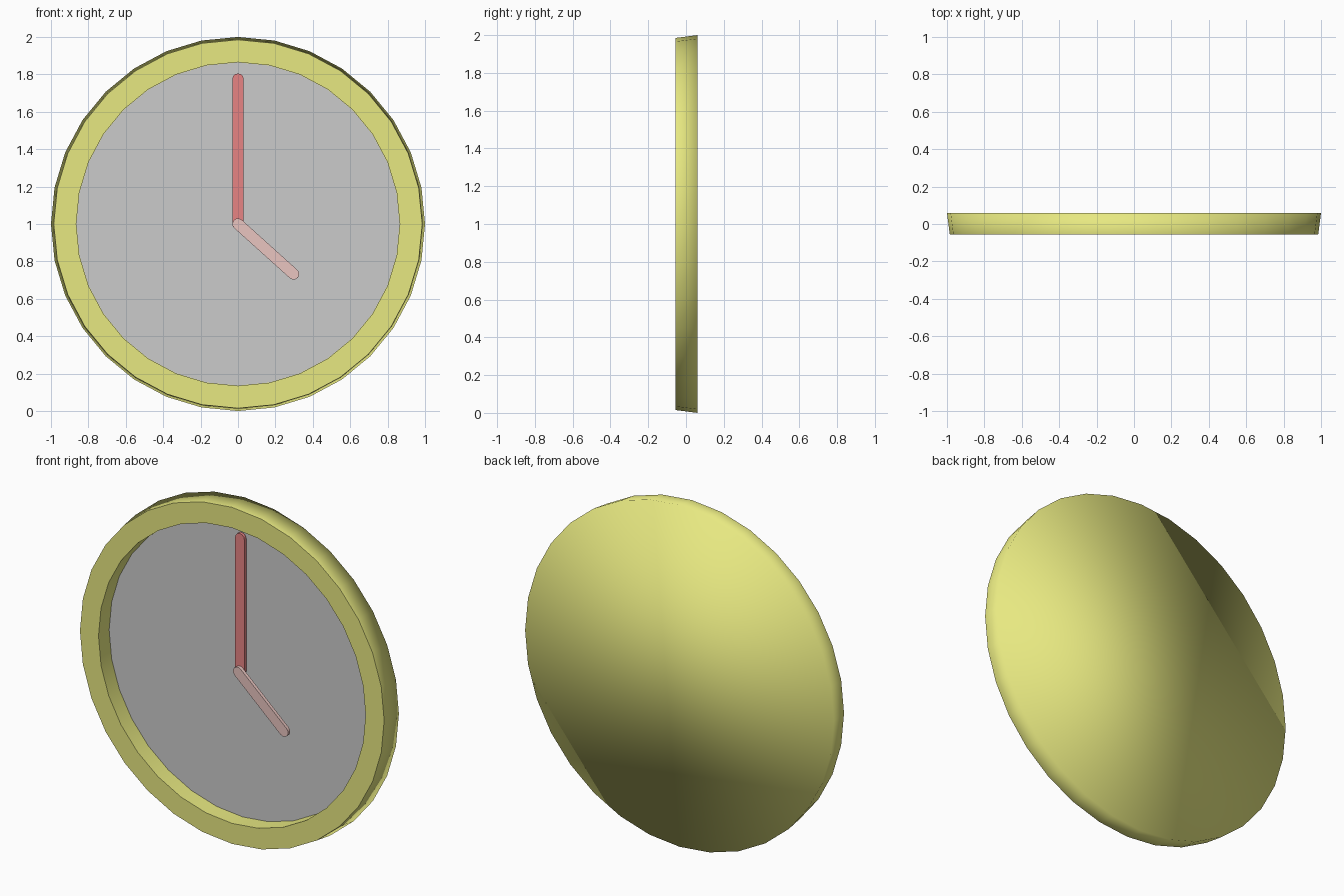
import bpy, bmesh, math

if "Cube" in bpy.data.objects:
    bpy.data.objects.remove(bpy.data.objects["Cube"])

SIDES = 32
CZ = 1.0


def material(name, rgb):
    m = bpy.data.materials.new(name)
    m.diffuse_color = (*rgb, 1)
    m.use_nodes = True
    m.node_tree.nodes["Principled BSDF"].inputs["Base Color"].default_value = m.diffuse_color
    return m


def make(name, bm, mat=None):
    bmesh.ops.recalc_face_normals(bm, faces=bm.faces)
    me = bpy.data.meshes.new(name)
    bm.to_mesh(me)
    bm.free()
    ob = bpy.data.objects.new(name, me)
    bpy.context.collection.objects.link(ob)
    if mat:
        me.materials.append(mat)
    return ob


def ring(bm, r, y):
    return [bm.verts.new((r * math.sin(a), y, CZ + r * math.cos(a)))
            for a in (2 * math.pi * i / SIDES for i in range(SIDES))]


# case: smooth back and side, crisp flat front rim, recessed inner wall
bm = bmesh.new()
rings = [ring(bm, r, y) for r, y in
         ((1.0, 0.06), (0.985, -0.055), (0.865, -0.055), (0.865, 0.045))]
back = bm.faces.new(rings[0])
for a, b in zip(rings, rings[1:]):
    for i in range(SIDES):
        j = (i + 1) % SIDES
        bm.faces.new((a[i], a[j], b[j], b[i]))
inside = bm.faces.new(rings[3])
for f in bm.faces:
    f.smooth = True
for loop in rings[1:]:
    for i in range(SIDES):
        bm.edges.get((loop[i], loop[(i + 1) % SIDES])).smooth = False
make("case", bm, material("yellow", (0.8, 0.81, 0.22)))

# dial: thin grey disc on the floor of the recess
bm = bmesh.new()
front, rear = ring(bm, 0.864, 0.042), ring(bm, 0.864, 0.05)
bm.faces.new(front)
bm.faces.new(rear)
for i in range(SIDES):
    j = (i + 1) % SIDES
    bm.faces.new((front[i], front[j], rear[j], rear[i]))
make("dial", bm)


# hands: flat bars with rounded ends
def hand(name, length, angle, y0, y1, mat, r=0.03, n=6):
    pts = [(r * math.cos(math.pi * k / n), length + r * math.sin(math.pi * k / n))
           for k in range(n + 1)]
    pts += [(-x, length - z) for x, z in pts]
    c, s = math.cos(angle), math.sin(angle)
    bm = bmesh.new()
    a, b = ([bm.verts.new((x * c + z * s, y, CZ - x * s + z * c)) for x, z in pts]
            for y in (y0, y1))
    bm.faces.new(a)
    bm.faces.new(b)
    for i in range(len(pts)):
        j = (i + 1) % len(pts)
        bm.faces.new((a[i], a[j], b[j], b[i]))
    ob = make(name, bm, mat)
    bpy.context.view_layer.objects.active = ob
    ob.select_set(True)
    bpy.ops.object.shade_smooth_by_angle(angle=math.radians(40))
    ob.select_set(False)


hand("minute_hand", 0.775, 0, 0.016, 0.034, material("red", (0.8, 0.23, 0.23)))
hand("hour_hand", 0.40, math.atan2(0.3, -0.27), -0.004, 0.016,
     material("pink", (0.82, 0.56, 0.53)))
